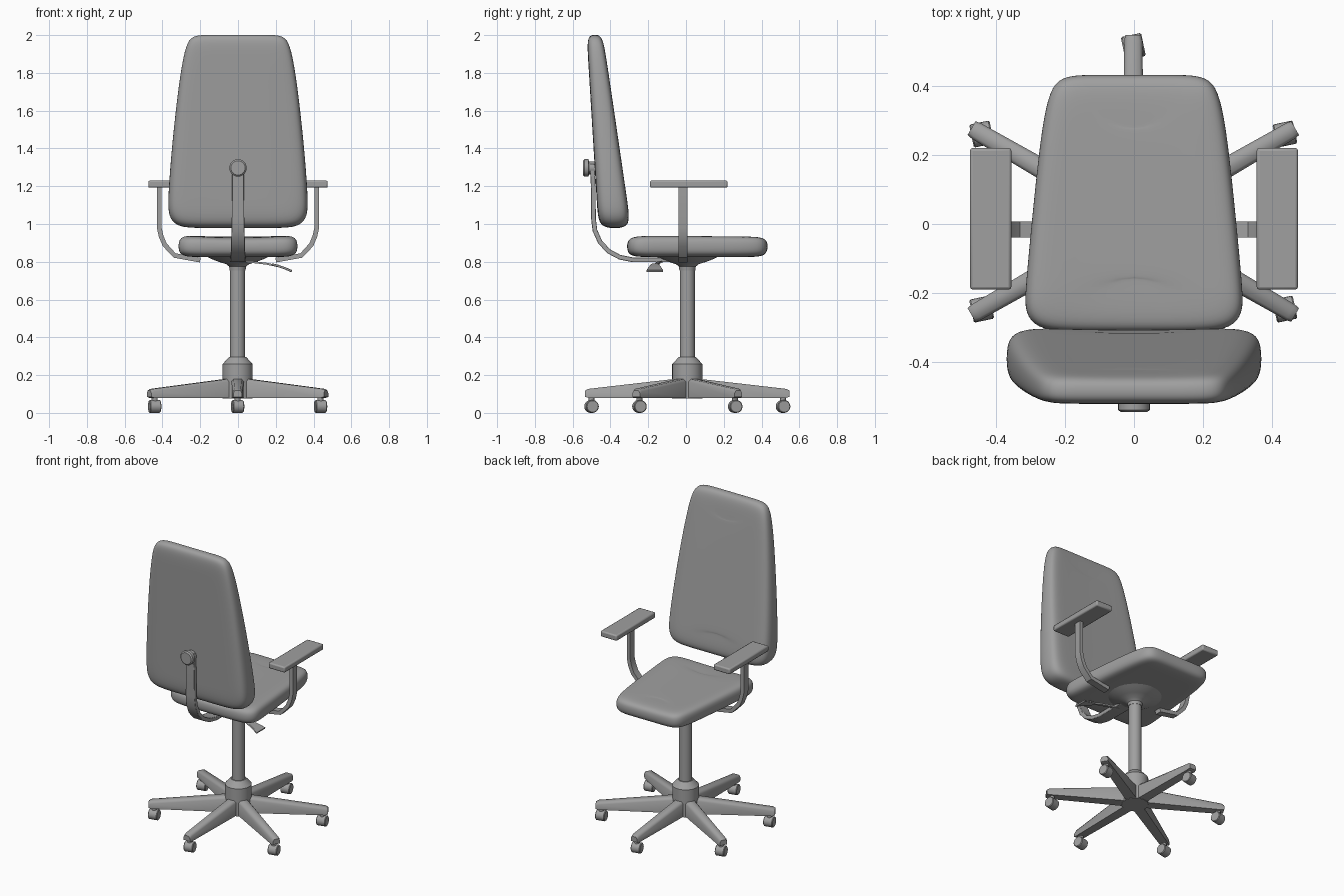
import bpy, bmesh, math
from mathutils import Vector, Matrix

if "Cube" in bpy.data.objects:
    bpy.data.objects.remove(bpy.data.objects["Cube"])

GREY = bpy.data.materials.new("dark_grey")
GREY.diffuse_color = (.35, .35, .35, 1)
GREY.use_nodes = True
GREY.node_tree.nodes["Principled BSDF"].inputs["Base Color"].default_value = GREY.diffuse_color


def make(name, verts, faces, angle=35, bevel=0, subsurf=0, matrix=None):
    """Mesh object with clean normals and optional bevel / subdivision."""
    me = bpy.data.meshes.new(name)
    me.from_pydata([tuple(v) for v in verts], [], faces)
    bm = bmesh.new()
    bm.from_mesh(me)
    bmesh.ops.remove_doubles(bm, verts=bm.verts, dist=1e-5)
    bmesh.ops.recalc_face_normals(bm, faces=bm.faces)
    bm.to_mesh(me)
    bm.free()
    me.materials.append(GREY)
    ob = bpy.data.objects.new(name, me)
    bpy.context.collection.objects.link(ob)
    if matrix:
        ob.matrix_world = matrix
    if bevel:
        m = ob.modifiers.new("bevel", 'BEVEL')
        m.width, m.segments = bevel, 2
    if subsurf:
        m = ob.modifiers.new("subsurf", 'SUBSURF')
        m.levels = m.render_levels = subsurf
    bpy.ops.object.select_all(action='DESELECT')
    bpy.context.view_layer.objects.active = ob
    ob.select_set(True)
    bpy.ops.object.shade_smooth_by_angle(angle=math.radians(180 if subsurf else angle))
    return ob


def bridge(rings, n):
    return [(r * n + i, r * n + (i + 1) % n, (r + 1) * n + (i + 1) % n, (r + 1) * n + i)
            for r in range(rings - 1) for i in range(n)]


def lathe(name, profile, n=28, **kw):
    """Revolve (radius, height) points round z, with end caps."""
    verts = [(r * math.cos(a), r * math.sin(a), z) for r, z in profile
             for a in (2 * math.pi * i / n for i in range(n))]
    k = len(profile)
    faces = bridge(k, n) + [tuple(range(n)), tuple(range((k - 1) * n, k * n))]
    return make(name, verts, faces, **kw)


def ribbon(name, path, thick, widths, place, **kw):
    """Flat bar following a 2D path; place(u, v, w) maps into 3D."""
    verts = []
    pts = [Vector(p) for p in path]
    for i, p in enumerate(pts):
        d = (pts[min(i + 1, len(pts) - 1)] - pts[max(i - 1, 0)]).normalized()
        nrm = Vector((-d.y, d.x)) * thick / 2
        t = i / (len(pts) - 1)
        w = (widths[0] * (1 - t) + widths[1] * t) / 2
        for q, s in ((p + nrm, -w), (p + nrm, w), (p - nrm, w), (p - nrm, -w)):
            verts.append(place(q.x, q.y, s))
    k = len(pts)
    return make(name, verts, bridge(k, 4) + [(0, 1, 2, 3), tuple(range(4 * k - 4, 4 * k))], **kw)


def cushion(name, half, place):
    """Padded slab from a half outline; place(x, v, h) with h from -1 to 1."""
    outline = half + [(-x, v) for x, v in reversed(half)]
    n, k = len(outline), len(half)
    xm = max(x for x, _ in half)
    lo, hi = min(v for _, v in half), max(v for _, v in half)
    mid, vm = (lo + hi) / 2, (hi - lo) / 2
    rings = [(.16, -1), (.045, -1), (.01, -.75), (0, -.3),
             (0, .3), (.01, .75), (.045, 1), (.16, 1)]
    verts = [place(x * (1 - d / xm), mid + (v - mid) * (1 - d / vm), h)
             for d, h in rings for x, v in outline]
    faces = bridge(len(rings), n)
    for o in (0, (len(rings) - 1) * n):
        faces += [(o + i, o + i + 1, o + n - 2 - i, o + n - 1 - i) for i in range(k - 1)]
    return make(name, verts, faces, subsurf=2)


def box(name, x, y, z, bevel):
    verts = [(a, b, c) for c in z for a, b in ((x[0], y[0]), (x[1], y[0]), (x[1], y[1]), (x[0], y[1]))]
    return make(name, verts, bridge(2, 4) + [(0, 1, 2, 3), (4, 5, 6, 7)], bevel=bevel)


def hollow(x, h):
    """Shallow dish across the front of a cushion."""
    return .012 * max(0, h) * max(0, 1 - (x / .28) ** 2)


# Seat cushion, slightly dished on top
cushion("seat",
        [(.10, .432), (.17, .432), (.222, .42), (.25, .37), (.272, .245), (.296, .01),
         (.315, -.19), (.317, -.26), (.28, -.302), (.21, -.312), (.10, -.312)],
        lambda x, v, h: (x, v, .883 + .058 * h - hollow(x, h)))


# Backrest, leaning and thinner at the top
def back_place(x, v, h):
    rear = -.468 - .061 * (v - 1.05)
    front = -.303 - .145 * (v - 1.08)
    return (x, (rear + front) / 2 + (front - rear) / 2 * h - .6 * hollow(x, h), v)


cushion("backrest",
        [(.10, 2.002), (.20, 2.002), (.252, 1.99), (.282, 1.93), (.313, 1.75), (.35, 1.42),
         (.372, 1.13), (.368, 1.04), (.33, .99), (.25, .978), (.10, .978)], back_place)

# Curved bar carrying the backrest, and its knob
ribbon("back_support",
       [(-.05, .81), (-.28, .81), (-.35, .824), (-.41, .856), (-.455, .905), (-.482, .965),
        (-.49, 1.03), (-.491, 1.2), (-.497, 1.32)],
       .025, (.085, .06), lambda u, v, w: (w, u, v), bevel=.003)
lathe("back_knob", [(.034, -.02), (.034, .012), (.046, .014), (.046, .036), (.038, .043)],
      matrix=Matrix.Translation((0, -.502, 1.297)) @ Matrix.Rotation(math.pi / 2, 4, 'X'))

# Armrests
for side, s in (("right", 1), ("left", -1)):
    box(f"arm_pad_{side}", sorted((s * .355, s * .475)), (-.19, .22), (1.192, 1.23), .008)
    ribbon(f"arm_bracket_{side}",
           [(.20, .809), (.335, .833), (.388, .89), (.407, .935), (.417, .98), (.417, 1.2)],
           .025, (.046, .046), lambda u, v, w: (s * u, w - .016, v))

# Seat plate, gas column and hub; the base sits slightly behind the origin
BASE = Matrix.Translation((-.002, .007, 0))
lathe("seat_plate", [(.042, .755), (.045, .775), (.06, .787), (.10, .80), (.14, .815), (.18, .835)],
      matrix=BASE)
lathe("column", [(.04, .25), (.04, .78)], matrix=BASE)
lathe("hub", [(.08, .077), (.08, .258), (.046, .295), (.04, .295)], matrix=BASE)

# Height lever with paddle
ribbon("lever_rod", [(.0, .803), (.08, .798), (.15, .79), (.22, .775)], .01, (.018, .018),
       lambda u, v, w: (u, w - .13 - u * .15, v))
ribbon("lever_paddle", [(.18, .786), (.21, .779), (.25, .765), (.285, .75)], .012, (.03, .09),
       lambda u, v, w: (u, w - .165, v), bevel=.003)

# Six tapered legs with casters
for k in range(6):
    a = math.radians(30 + 60 * k)
    verts = [(r, y * w, z) for r, w, zb, zt in ((.03, .034, .08, .184), (.525, .026, .08, .127),
                                                (.541, .023, .085, .118))
             for y, z in ((-1, zb), (1, zb), (1, zt - .014), (.65, zt), (-.65, zt), (-1, zt - .014))]
    make(f"leg_{k + 1}", verts, bridge(3, 6) + [tuple(range(6)), tuple(range(12, 18))],
         angle=60, matrix=BASE @ Matrix.Rotation(a, 4, 'Z'))
    pos = BASE @ Matrix.Translation((.507 * math.cos(a), .507 * math.sin(a), 0))
    lathe(f"caster_stem_{k + 1}", [(.016, .04), (.016, .09)], n=12, matrix=pos)
    lathe(f"caster_{k + 1}", [(.03, -.03), (.034, -.026), (.034, .026), (.03, .03)], n=20,
          matrix=pos @ Matrix.Translation((0, 0, .034))
          @ Matrix.Rotation(math.radians(12), 4, 'Z') @ Matrix.Rotation(math.pi / 2, 4, 'Y'))
